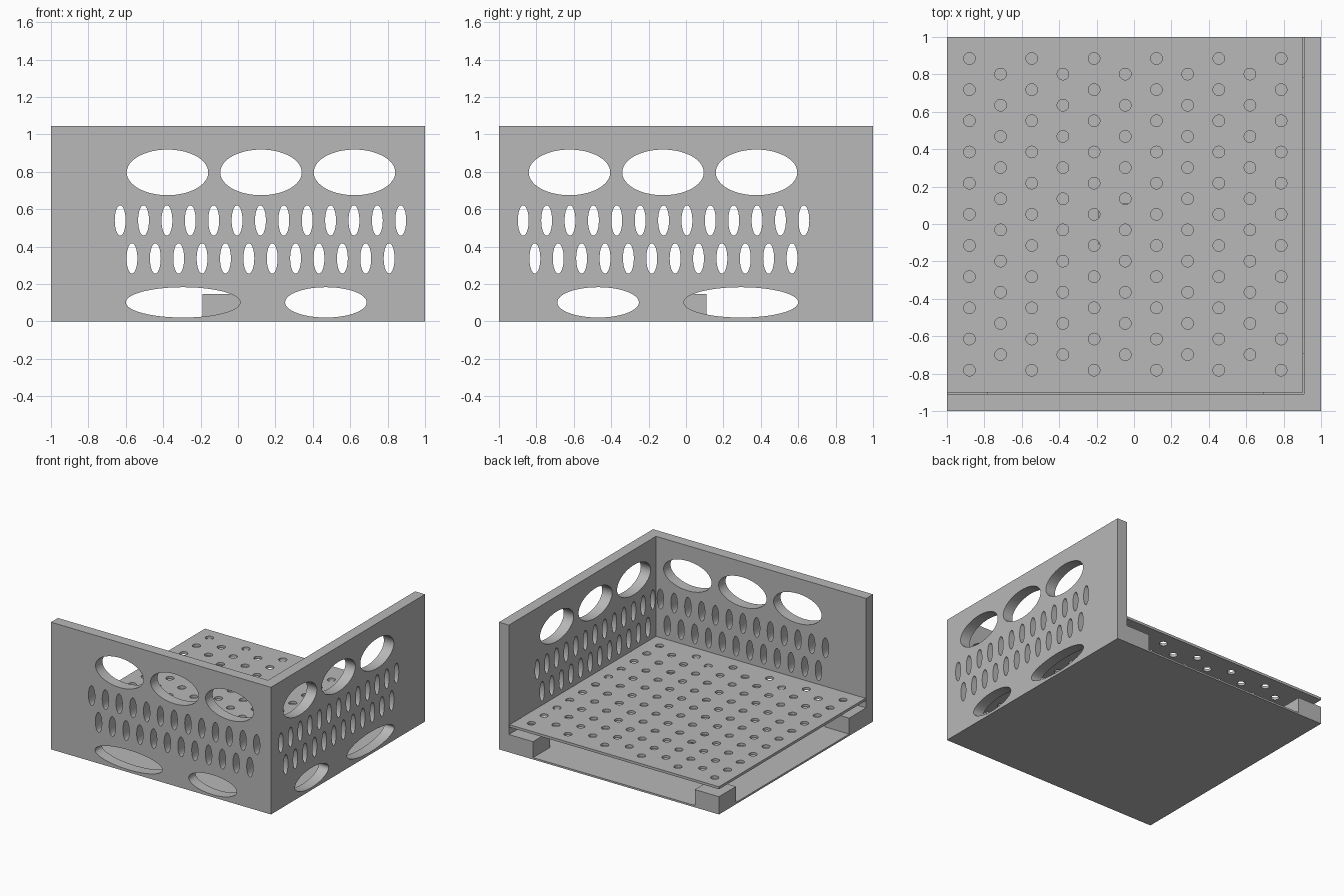
import bpy, bmesh
from math import radians
from mathutils import Matrix, Vector

cube = bpy.data.objects.get("Cube")
if cube:
    bpy.data.objects.remove(cube, do_unlink=True)

grey = bpy.data.materials.new("plain grey")
grey.use_nodes = True
grey.diffuse_color = (0.48, 0.48, 0.48, 1)
grey.node_tree.nodes["Principled BSDF"].inputs["Base Color"].default_value = grey.diffuse_color

INNER = 0.91    # inner faces of the two walls
HEIGHT = 1.045


def make_object(name, bm):
    mesh = bpy.data.meshes.new(name)
    bm.to_mesh(mesh)
    bm.free()
    mesh.materials.append(grey)
    obj = bpy.data.objects.new(name, mesh)
    bpy.context.collection.objects.link(obj)
    return obj


def box(name, low, high):
    low, high = Vector(low), Vector(high)
    bm = bmesh.new()
    bmesh.ops.create_cube(bm, size=1, matrix=Matrix.Translation((low + high) / 2)
                          @ Matrix.Diagonal((*(high - low), 1)))
    return make_object(name, bm)


def cut_ovals(target, ovals, frame, segments):
    """Cut ovals (u, v, half width, half height) through target along frame's z axis."""
    bm = bmesh.new()
    for u, v, ru, rv in ovals:
        bmesh.ops.create_cone(bm, cap_ends=True, segments=segments,
                              radius1=1, radius2=1, depth=0.3,
                              matrix=frame @ Matrix.Translation((u, v, 0))
                              @ Matrix.Diagonal((ru, rv, 1, 1)))
    cutter = make_object("hole_cutter", bm)
    cutter.hide_render = True
    mod = target.modifiers.new("holes", 'BOOLEAN')
    mod.operation, mod.solver, mod.object = 'DIFFERENCE', 'EXACT', cutter
    bpy.ops.object.select_all(action='DESELECT')
    target.select_set(True)
    bpy.context.view_layer.objects.active = target
    bpy.ops.object.modifier_apply(modifier=mod.name)
    bpy.data.objects.remove(cutter, do_unlink=True)
    bpy.ops.object.shade_smooth_by_angle(angle=radians(35))


# Wall openings: large ovals, two staggered slot rows, low ovals
wall_ovals = [(-0.377 + 0.5 * i, 0.797, 0.218, 0.122) for i in range(3)]
wall_ovals += [(-0.63 + 0.125 * i, 0.54, 0.029, 0.081) for i in range(13)]
wall_ovals += [(-0.567 + 0.125 * i, 0.337, 0.029, 0.081) for i in range(12)]
wall_ovals += [(-0.294, 0.102, 0.306, 0.081), (0.47, 0.102, 0.218, 0.081)]

# Front wall
front_wall = box("front_wall", (-1, -1, 0), (1, -INNER, HEIGHT))
front_frame = Matrix.Translation((0, -0.95, 0)) @ Matrix.Rotation(radians(90), 4, 'X')
cut_ovals(front_wall, wall_ovals, front_frame, 64)

# Left wall carries the same pattern mirrored about the corner
left_wall = box("left_wall", (INNER, -INNER, 0), (1, 1, HEIGHT))
left_frame = (Matrix.Translation((0.95, 0, 0)) @ Matrix.Rotation(radians(90), 4, 'Z')
              @ Matrix.Rotation(radians(90), 4, 'X'))
cut_ovals(left_wall, [(-u, v, ru, rv) for u, v, ru, rv in wall_ovals], left_frame, 64)

# Thin floor
box("floor", (-1, -INNER, 0), (INNER, 1, 0.015))

# Support blocks in the corners and the middle
BLOCK = 0.22
blocks = {"back_right": (-1, 1 - BLOCK), "back_left": (INNER - BLOCK, 1 - BLOCK),
          "front_right": (-1, -INNER), "front_left": (INNER - BLOCK, -INNER),
          "middle": (-0.19, -0.11)}
for place, (x, y) in blocks.items():
    box(place + "_block", (x, y, 0.015), (x + BLOCK, y + BLOCK, 0.146))

# Perforated tray with staggered round holes
tray = box("perforated_tray", (-1, -0.902, 0.207), (0.904, 1, 0.228))
STEP = 1 / 6
tray_holes = [(-0.88 + STEP * col, 0.885 - STEP * (row + col % 2 / 2), 0.031, 0.031)
              for col in range(11) for row in range(11 - col % 2)]
cut_ovals(tray, tray_holes, Matrix.Translation((0, 0, 0.218)), 32)
